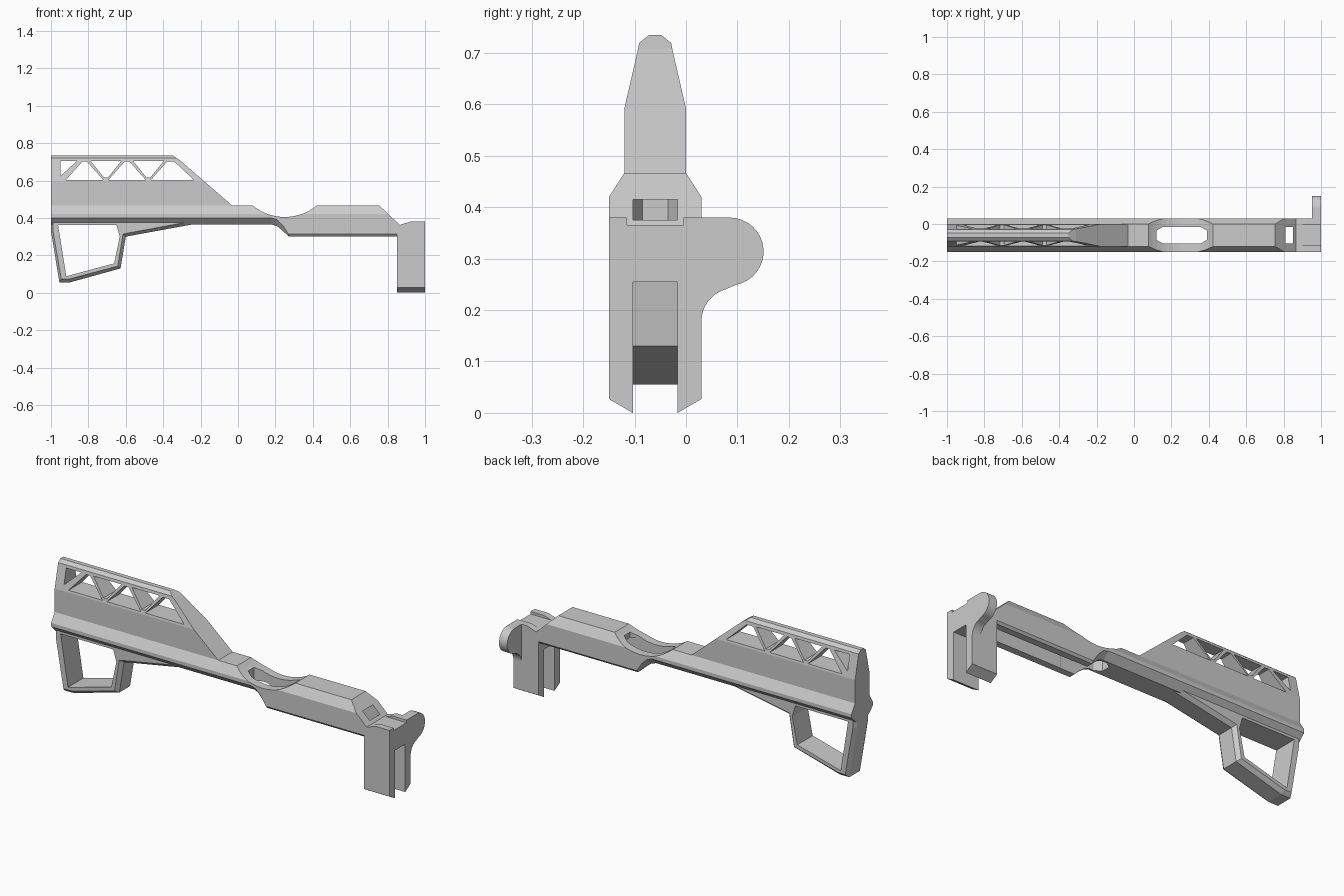
import bpy, bmesh, math
from mathutils import Vector

cube = bpy.data.objects.get("Cube")
if cube:
    bpy.data.objects.remove(cube, do_unlink=True)

MID = -0.06  # centre plane of the stock in y

grey = bpy.data.materials.new("light grey")
grey.use_nodes = True
colour = (0.6, 0.6, 0.6, 1)
grey.diffuse_color = colour
grey.node_tree.nodes["Principled BSDF"].inputs["Base Color"].default_value = colour


def loft(name, rings, cuts=()):
    """Skin closed rings of equal length, then trim with planes (point, normal)."""
    bm = bmesh.new()
    loops = [[bm.verts.new(p) for p in ring] for ring in rings]
    n = len(loops[0])
    for a, b in zip(loops, loops[1:]):
        for i in range(n):
            j = (i + 1) % n
            bm.faces.new((a[i], a[j], b[j], b[i]))
    bm.faces.new(loops[0][::-1])
    bm.faces.new(loops[-1])
    for point, normal in cuts:
        geom = bm.verts[:] + bm.edges[:] + bm.faces[:]
        res = bmesh.ops.bisect_plane(bm, geom=geom, plane_co=point, plane_no=normal, clear_outer=True)
        edges = [e for e in res["geom_cut"] if isinstance(e, bmesh.types.BMEdge)]
        bmesh.ops.contextual_create(bm, geom=edges)
    bmesh.ops.recalc_face_normals(bm, faces=bm.faces[:])
    mesh = bpy.data.meshes.new(name)
    bm.to_mesh(mesh)
    bm.free()
    mesh.materials.append(grey)
    obj = bpy.data.objects.new(name, mesh)
    bpy.context.collection.objects.link(obj)
    return obj


def side_prism(name, profile, half):
    """Extrude an (x, z) profile across the thickness."""
    return loft(name, [[(x, MID + s * half, z) for x, z in profile] for s in (-1, 1)])


def long_prism(name, profile, x0, x1, cuts=()):
    """Extrude a (y, z) profile along x."""
    return loft(name, [[(x, y, z) for y, z in profile] for x in (x0, x1)], cuts)


def mirrored(half_profile):
    """Half profile of (half width, z), bottom to top, closed about the centre plane."""
    return ([(MID + w, z) for w, z in half_profile]
            + [(MID - w, z) for w, z in reversed(half_profile)])


def carve(obj, cutters):
    for c in cutters:
        mod = obj.modifiers.new("cut", 'BOOLEAN')
        mod.operation = 'DIFFERENCE'
        mod.solver = 'EXACT'
        mod.object = c
    bpy.context.view_layer.update()
    graph = bpy.context.evaluated_depsgraph_get()
    mesh = bpy.data.meshes.new_from_object(obj.evaluated_get(graph))
    obj.modifiers.clear()
    obj.data = mesh
    for c in cutters:
        bpy.data.objects.remove(c, do_unlink=True)


def slope_cut(a, b):
    """Plane through two (x, z) points, removing the upper side."""
    d = Vector((b[0] - a[0], 0, b[1] - a[1]))
    n = Vector((-d.z, 0, d.x))
    return (a[0], 0, a[1]), n if n.z > 0 else -n


# Long body: rear beam stepping down into the deeper forearm
stations = [(-1, .365, .055, .035), (.18, .365, .055, .035), (.21, .355, .06, .035),
            (.24, .33, .07, .03), (.27, .302, .08, .012), (.88, .302, .08, .012)]
rings = []
for x, base, w, rise in stations:
    section = mirrored([(w, base), (.09, base + rise), (.09, .42), (.06, .467)])
    rings.append([(x, y, z) for y, z in section])
body = loft("stock_body", rings, [slope_cut((.755, .467), (.865, .362))])

# Scooped saddle, through opening and underside channel
scoop = [(.25 + .27 * math.cos(t), .675 + .27 * math.sin(t))
         for t in (2 * math.pi * i / 64 for i in range(64))]
opening = [(.12, -.025), (.155, -.045), (.355, -.045), (.39, -.025),
           (.39, .025), (.355, .045), (.155, .045), (.12, .025)]
hole = loft("opening_cutter", [[(x, MID + y, z) for x, y in opening] for z in (.2, .6)])
channel = long_prism("channel_cutter", mirrored([(.0435, .2), (.0435, .415)]), .24, .851)
carve(body, [side_prism("scoop_cutter", scoop, .2), hole, channel])

# Cheek rest: tapered fin with a sloped front
fin = mirrored([(.06, .44), (.06, .592), (.034, .705), (.031, .72), (.012, .735)])
cheek = long_prism("cheek_rest", fin, -1, 0,
                   [slope_cut((-.35, .735), (-.31, .708)), slope_cut((-.31, .708), (-.03, .465))])

# Truss windows: alternating triangles between the rails
LOW, HIGH = .603, .705
windows = [[(-.95, LOW + .02), (-.95, HIGH), (-.86, HIGH)]]
for i in range(3):
    x = -.82 + .227 * i
    windows.append([(x - .1, LOW), (x + (.1 if i < 2 else .13), LOW),
                    (x + (.012 if i < 2 else .025), HIGH - .003), (x - .012, HIGH - .003)])
for i in range(2):
    x = -.706 + .227 * i
    windows.append([(x - .082, HIGH), (x + .082, HIGH), (x + .01, LOW + .012), (x - .01, LOW + .012)])
carve(cheek, [side_prism("window_cutter", w, .2) for w in windows])

# Grip loop with chamfered outer rim
outer = [(-1, .39), (-1, .33), (-.955, .055), (-.9, .055), (-.628, .13),
         (-.6, .3), (-.24, .366), (-.24, .39)]
inner = [(-.99, .39), (-.99, .335), (-.945, .074), (-.9, .074), (-.643, .143),
         (-.615, .314), (-.27, .378), (-.27, .39)]
grip = loft("grip_loop", [[(x, MID + y, z) for x, z in prof] for prof, y in
                          ((inner, -.065), (outer, -.045), (outer, .045), (inner, .065))])
finger_hole = [(-.962, .362), (-.918, .088), (-.662, .157), (-.632, .3), (-.65, .362)]
carve(grip, [side_prism("finger_cutter", finger_hole, .2)])

# Front bracket: two legs with a slot between and a shallow groove on top
bracket = mirrored([(.0435, .255), (.0435, 0), (.09, .027), (.09, .38), (.055, .38), (.055, .366)])
long_prism("front_bracket", bracket, .85, 1, [slope_cut((.85, .357), (.92, .38))])

# Side ear: rounded lobe that fillets back into the bracket
lobe = [(.085 + .066 * math.cos(t), .314 + .066 * math.sin(t))
        for t in (math.radians(90 - 170 * i / 16) for i in range(17))]
fillet = [(.095 - .065 * math.sin(t), .178 + .065 * math.cos(t))
          for t in (math.radians(15 + 75 * i / 8) for i in range(9))]
long_prism("side_ear", [(.02, .38)] + lobe + fillet + [(.02, .17)], .952, 1)
